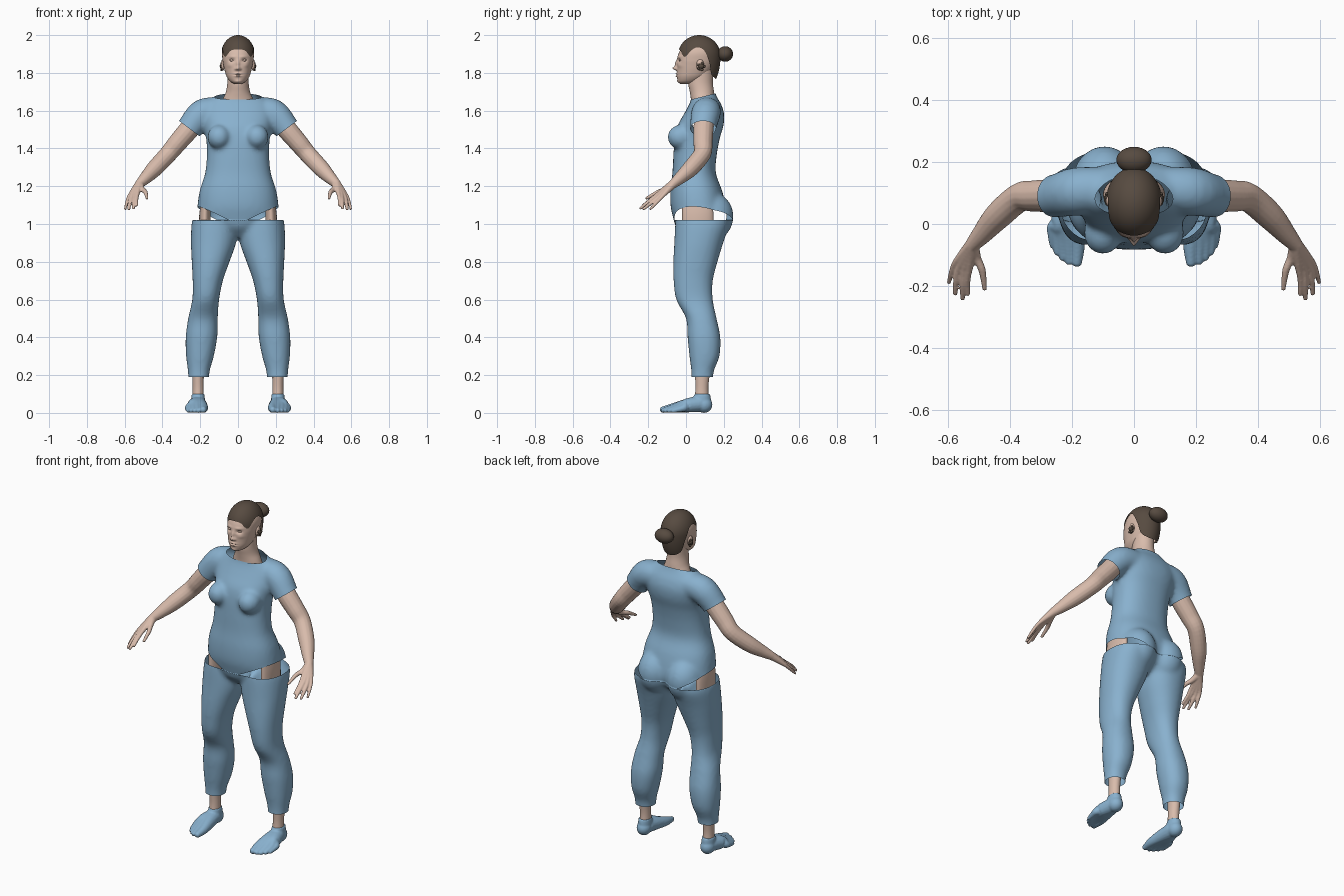
import bpy, bmesh, math
from mathutils import Vector, Matrix

cube = bpy.data.objects.get("Cube")
if cube:
    bpy.data.objects.remove(cube, do_unlink=True)


def material(name, rgb):
    m = bpy.data.materials.new(name)
    m.use_nodes = True
    m.diffuse_color = (*rgb, 1)
    m.node_tree.nodes["Principled BSDF"].inputs["Base Color"].default_value = (*rgb, 1)
    return m


BLUE = material("blue cloth", (0.25, 0.44, 0.62))
SKIN = material("skin", (0.69, 0.50, 0.41))
HAIR = material("dark brown hair", (0.095, 0.07, 0.052))


def spline(rows, n):
    """Smooth rows of numbers with a Catmull-Rom curve."""
    out = []
    for i in range(len(rows) - 1):
        a, b, c, d = rows[max(i - 1, 0)], rows[i], rows[i + 1], rows[min(i + 2, len(rows) - 1)]
        for k in range(n):
            t = k / n
            out.append([q + t / 2 * (r - p + t * (2 * p - 5 * q + 4 * r - s + t * (3 * (q - r) + s - p)))
                        for p, q, r, s in zip(a, b, c, d)])
    return out + [list(rows[-1])]


def skin_rings(bm, rings):
    vs = [[bm.verts.new(p) for p in ring] for ring in rings]
    n = len(vs[0])
    for a, b in zip(vs, vs[1:]):
        for i in range(n):
            j = (i + 1) % n
            bm.faces.new((a[i], a[j], b[j], b[i]))
    bm.faces.new(vs[0])
    bm.faces.new(vs[-1])


def add_loft(bm, rows, side=1, sides=40, n=5, power=2.0):
    """Stacked level rings: z, x low, x high, y front, y back."""
    def curve(v):
        return math.copysign(abs(v) ** (2 / power), v)
    rings = []
    for z, x0, x1, y0, y1 in spline(rows, n):
        ring = []
        for i in range(sides):
            a = math.tau * i / sides
            ring.append(Vector((side * ((x0 + x1) / 2 + (x1 - x0) / 2 * curve(math.sin(a))),
                                (y0 + y1) / 2 - (y1 - y0) / 2 * curve(math.cos(a)), z)))
        rings.append(ring)
    skin_rings(bm, rings)


def add_tube(bm, rows, side=1, sides=16, n=5):
    """Round limb along points: x, y, z, radius."""
    pts = spline(rows, n)
    rings = []
    for i, p in enumerate(pts):
        t = Vector(pts[min(i + 1, len(pts) - 1)][:3]) - Vector(pts[max(i - 1, 0)][:3])
        u = t.cross(Vector((1, 0.3, 0.8))).normalized()
        v = t.cross(u).normalized()
        ring = []
        for k in range(sides):
            a = math.tau * k / sides
            q = Vector(p[:3]) + p[3] * (u * math.cos(a) + v * math.sin(a))
            ring.append((side * q.x, q.y, q.z))
        rings.append(ring)
    skin_rings(bm, rings)


def add_ball(bm, c, r):
    m = Matrix.Translation(c) @ Matrix.Diagonal((*r, 1))
    bmesh.ops.create_uvsphere(bm, u_segments=24, v_segments=16, radius=1, matrix=m)


def finish(name, bm, mat, voxel=0, smooth=6):
    bmesh.ops.recalc_face_normals(bm, faces=bm.faces)
    me = bpy.data.meshes.new(name)
    bm.to_mesh(me)
    bm.free()
    ob = bpy.data.objects.new(name, me)
    bpy.context.collection.objects.link(ob)
    if voxel:
        # fuse the overlapping volumes into one soft surface
        r = ob.modifiers.new("fuse", 'REMESH')
        r.mode = 'VOXEL'
        r.voxel_size = voxel
        s = ob.modifiers.new("soften", 'SMOOTH')
        s.iterations = smooth
        bpy.context.view_layer.update()
        me = bpy.data.meshes.new_from_object(ob.evaluated_get(bpy.context.evaluated_depsgraph_get()))
        ob.modifiers.clear()
        ob.data = me
    me.materials.clear()
    me.materials.append(mat)
    for p in me.polygons:
        p.use_smooth = True
        p.material_index = 0
    return ob


def cut(bm, planes, inside):
    """Split along planes, then remove faces whose centre passes the test."""
    for co, no in planes:
        bmesh.ops.bisect_plane(bm, geom=bm.verts[:] + bm.edges[:] + bm.faces[:], plane_co=co, plane_no=no)
    gone = [f for f in bm.faces if inside(f.calc_center_median())]
    bmesh.ops.delete(bm, geom=gone, context='FACES')


# Clothes: torso, sleeves and trousers fused
bm = bmesh.new()
torso = [(.93, .07, 0, .12), (.98, .15, -.05, .19), (1.04, .214, -.07, .215), (1.1, .214, -.082, .21),
         (1.18, .202, -.082, .19), (1.27, .174, -.072, .158), (1.36, .165, -.067, .162),
         (1.45, .168, -.06, .178), (1.52, .18, -.045, .198), (1.58, .19, -.012, .202),
         (1.63, .18, .015, .188), (1.665, .14, .028, .168), (1.7, .09, .03, .153), (1.74, .075, .03, .15)]
add_loft(bm, [(z, -w, w, a, b) for z, w, a, b in torso], power=2.3)
leg = [(1.05, .02, .232, -.05, .22), (1, 0, .246, -.057, .23), (.9, .01, .249, -.062, .197),
       (.8, .045, .245, -.067, .167), (.7, .08, .24, -.066, .142), (.6, .1, .242, -.052, .142),
       (.5, .107, .264, 0, .162), (.4, .11, .277, .008, .182), (.3, .128, .275, .018, .177),
       (.22, .15, .265, .028, .147), (.15, .155, .262, .028, .142)]
for s in (1, -1):
    add_loft(bm, leg, side=s, power=2.2)
    add_ball(bm, (s * .095, .13, 1.04), (.105, .122, .13))
    add_ball(bm, (s * .1, -.028, 1.46), (.062, .07, .065))
    add_tube(bm, [(.09, .115, 1.6, .07), (.185, .105, 1.585, .078), (.258, .09, 1.505, .069),
                  (.32, .088, 1.42, .066)], side=s, sides=24)
clothes = finish("clothes", bm, BLUE, voxel=.011, smooth=8)

# Openings: neck, sleeves, ankles and the hip gaps
bm = bmesh.new()
bm.from_mesh(clothes.data)
neck, neck_n = Vector((0, .09, 1.675)), Vector((0, -.25, 1))
cut(bm, [(neck, neck_n)], lambda c: (c - neck).dot(neck_n) > 0)
cut(bm, [((0, 0, .19), (0, 0, 1))], lambda c: c.z < .19)
for s in (1, -1):
    end, end_n = Vector((s * .258, .09, 1.505)), Vector((s * .6, 0, -.8))
    cut(bm, [(end, end_n)], lambda c: c.z > 1.3 and c.x * s > .18 and (c - end).dot(end_n) > 0)
    hip, hip_n = Vector((s * .05, .05, 1.01)), Vector((-s * .5, .1, 1))
    cut(bm, [((0, 0, 1.02), (0, 0, 1)), (hip, hip_n)],
        lambda c: c.x * s > 0 and c.z > 1.02 and (c - hip).dot(hip_n) < 0)
bm.to_mesh(clothes.data)
bm.free()

wrist = (.522, -.068, 1.212, .024)
fingers = [[(.532, -.145, 1.162, .012), (.538, -.185, 1.13, .0105), (.536, -.225, 1.1, .008)],
           [(.547, -.145, 1.154, .012), (.552, -.195, 1.12, .0105), (.553, -.24, 1.084, .008)],
           [(.562, -.137, 1.15, .012), (.573, -.18, 1.115, .0105), (.577, -.224, 1.08, .008)],
           [(.574, -.122, 1.15, .011), (.588, -.155, 1.115, .0095), (.597, -.188, 1.08, .007)],
           [(.508, -.108, 1.185, .015), (.49, -.15, 1.168, .012), (.482, -.208, 1.137, .008)]]
toes = [(.184, -.122, .017), (.21, -.12, .013), (.23, -.108, .012), (.248, -.09, .012), (.262, -.068, .011)]
for s, label in ((1, "left"), (-1, "right")):
    # Arm and hand
    bm = bmesh.new()
    add_tube(bm, [(.2, .1, 1.575, .052), (.26, .092, 1.5, .054), (.32, .09, 1.43, .051), (.37, .085, 1.37, .047),
                  (.44, .025, 1.295, .044), (.49, -.032, 1.243, .033), wrist], side=s)
    for f in fingers:
        add_tube(bm, [wrist] + f, side=s, sides=10)
        add_ball(bm, (s * f[-1][0], *f[-1][1:3]), (f[-1][3],) * 3)
    finish(label + "_arm", bm, SKIN, voxel=.004, smooth=4)

    # Foot covering with toes
    bm = bmesh.new()
    add_ball(bm, (s * .212, .095, .043), (.04, .045, .043))
    add_loft(bm, [(.03, .175, .25, .03, .13), (.07, .175, .248, .035, .132), (.1, .178, .245, .045, .128)], side=s)
    for x, y, r in toes:
        add_tube(bm, [(.212, .07, .048, .043), (.212 + (x - .212) * .5, 0, .038, .036),
                      (x, y + .055, .026, r + .009), (x, y, r, r)], side=s)
        add_ball(bm, (s * x, y, r), (r, r, r))
    finish(label + "_foot", bm, BLUE, voxel=.005, smooth=4)

    # Bare ankle, and hip behind the gap
    bm = bmesh.new()
    add_loft(bm, [(.07, .18, .242, .045, .122), (.13, .182, .24, .05, .118), (.2, .18, .242, .048, .125),
                  (.3, .165, .245, .045, .14)], side=s)
    finish(label + "_ankle", bm, SKIN)
    bm = bmesh.new()
    add_loft(bm, [(.96, .145, .207, -.02, .145), (1.05, .145, .205, -.02, .145),
                  (1.12, .145, .195, -.02, .14)], side=s)
    finish(label + "_hip", bm, SKIN)

    # Ear with dark ornament
    bm = bmesh.new()
    add_ball(bm, (s * .08, .075, 1.842), (.011, .02, .03))
    finish(label + "_ear", bm, SKIN)
    bm = bmesh.new()
    add_ball(bm, (s * .086, .08, 1.836), (.011, .017, .014))
    for k in range(5):
        a = math.tau * k / 5
        add_ball(bm, (s * .087, .08 + .016 * math.cos(a), 1.833 + .017 * math.sin(a)), (.006, .008, .008))
    finish(label + "_ear_ornament", bm, HAIR)

# Neck
bm = bmesh.new()
add_loft(bm, [(1.6, -.1, .1, .03, .16), (1.66, -.08, .08, .026, .152), (1.7, -.064, .064, .02, .148),
              (1.75, -.056, .056, .012, .142), (1.82, -.056, .056, .02, .145)])
finish("neck", bm, SKIN)

# Head, with facial relief pushed in and out of the front
bm = bmesh.new()
head = [(1.742, .02, -.03, .03), (1.755, .042, -.042, .07), (1.78, .06, -.048, .11), (1.81, .07, -.048, .135),
        (1.84, .077, -.048, .155), (1.87, .082, -.047, .168), (1.91, .083, -.036, .17),
        (1.95, .068, -.012, .15), (1.98, .04, .025, .115)]
add_loft(bm, [(z, -w, w, a, b) for z, w, a, b in head], sides=96, n=9, power=2.15)
relief = [(0, 1.824, .010, .009, -.02), (0, 1.845, .007, .02, -.011), (.012, 1.82, .006, .006, -.007),
          (.032, 1.866, .014, .009, .011), (.03, 1.886, .02, .006, -.004), (0, 1.796, .018, .004, -.008),
          (0, 1.783, .016, .004, -.008), (0, 1.79, .02, .002, .005), (0, 1.754, .018, .008, -.005),
          (.045, 1.84, .015, .012, -.004)]
for v in bm.verts:
    if v.co.y < .03:
        x, z = abs(v.co.x), v.co.z
        v.co.y += sum(d * math.exp(-((x - a) / p) ** 2 - ((z - b) / q) ** 2) for a, b, p, q, d in relief)
finish("head", bm, SKIN)
bm = bmesh.new()
for s in (1, -1):
    add_ball(bm, (s * .032, -.026, 1.867), (.013, .012, .007))
finish("eyes", bm, SKIN)

# Hair cap: angle from the front gives the height of the hairline
hairline = spline([(0, 1.925), (25, 1.918), (48, 1.885), (68, 1.92), (85, 1.935), (103, 1.92), (118, 1.86),
                   (130, 1.795), (155, 1.772), (180, 1.768)], 8)
bm = bmesh.new()
columns = []
for deg, low in hairline + [(-d, h) for d, h in hairline[-2:0:-1]]:
    a, centre = math.radians(deg), 1.89
    end = math.acos((low - centre) / (.11 if low > centre else .2))
    col = []
    for k in range(1, 25):
        t = end * k / 24
        r = math.sin(t)
        col.append(bm.verts.new((.091 * r * math.sin(a), .07 - .113 * r * math.cos(a),
                                 centre + math.cos(t) * (.11 if t < math.pi / 2 else .2))))
    columns.append(col)
crown = bm.verts.new((0, .07, 2))
for a, b in zip(columns, columns[1:] + columns[:1]):
    bm.faces.new((crown, a[0], b[0]))
    for k in range(23):
        bm.faces.new((a[k], a[k + 1], b[k + 1], b[k]))
hair = finish("hair_cap", bm, HAIR)

# Hair bun
bm = bmesh.new()
add_ball(bm, (0, .207, 1.9), (.057, .042, .041))
finish("hair_bun", bm, HAIR)
